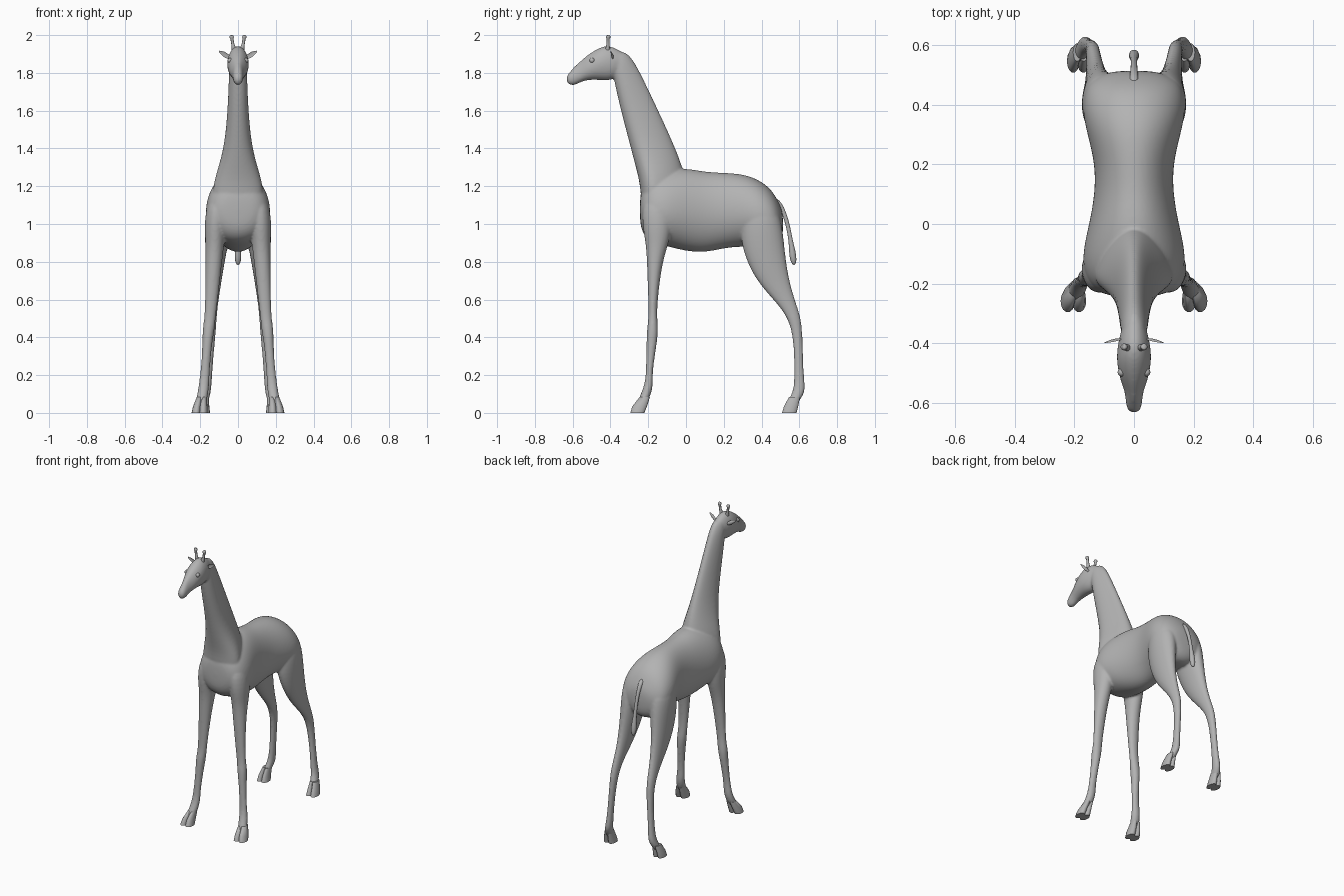
import bpy, bmesh, math
from mathutils import Vector

cube = bpy.data.objects.get("Cube")
if cube:
    bpy.data.objects.remove(cube, do_unlink=True)

hide = bpy.data.materials.new("plain grey hide")
hide.use_nodes = True
grey = (.45, .45, .45, 1)
hide.diffuse_color = grey
hide.node_tree.nodes["Principled BSDF"].inputs["Base Color"].default_value = grey


def loft(bm, axis, rows, side=1, sides=20, taper=0):
    """Skin oval rings. Row: station, low, high, x inner, x outer, optional widest point."""
    rings = []
    for station, low, high, x_in, x_out, *widest in rows:
        mid = widest[0] if widest else (low + high) / 2
        centre, half = (x_in + x_out) / 2, (x_out - x_in) / 2
        ring = []
        for i in range(sides):
            angle = math.tau * i / sides
            c, s = math.cos(angle), math.sin(angle)
            across = mid + s * ((high - mid) if s > 0 else (mid - low))
            x = side * (centre + half * c * (1 - taper * s))
            point = (x, station, across) if axis == "y" else (x, across, station)
            ring.append(bm.verts.new(point))
        rings.append(ring)
    for a, b in zip(rings, rings[1:]):
        for i in range(sides):
            j = (i + 1) % sides
            bm.faces.new((a[i], a[j], b[j], b[i]))
    bm.faces.new(rings[0])
    bm.faces.new(rings[-1])


def tube(bm, points, sides=10):
    """Skin round rings along a path in the yz plane. Point: x, y, z, radius."""
    rings = []
    for k, (x, y, z, radius) in enumerate(points):
        before, after = points[max(k - 1, 0)], points[min(k + 1, len(points) - 1)]
        along = (Vector(after[:3]) - Vector(before[:3])).normalized()
        turn = along.to_track_quat("Z", "Y")
        rings.append([bm.verts.new(Vector((x, y, z)) + turn @ Vector(
            (radius * math.cos(math.tau * i / sides), radius * math.sin(math.tau * i / sides), 0)))
            for i in range(sides)])
    for a, b in zip(rings, rings[1:]):
        for i in range(sides):
            j = (i + 1) % sides
            bm.faces.new((a[i], a[j], b[j], b[i]))
    bm.faces.new(rings[0])
    bm.faces.new(rings[-1])


def finish(bm, name, subdivide=0, fuse=False, angle=60):
    bmesh.ops.recalc_face_normals(bm, faces=bm.faces)
    mesh = bpy.data.meshes.new(name)
    bm.to_mesh(mesh)
    bm.free()
    mesh.materials.append(hide)
    obj = bpy.data.objects.new(name, mesh)
    bpy.context.collection.objects.link(obj)
    if subdivide:
        obj.modifiers.new("round", "SUBSURF").levels = subdivide
    if fuse:
        remesh = obj.modifiers.new("fuse", "REMESH")
        remesh.mode = "VOXEL"
        remesh.voxel_size = .007
        relax = obj.modifiers.new("relax", "SMOOTH")
        relax.factor = .5
        relax.iterations = 6
    bpy.ops.object.select_all(action="DESELECT")
    obj.select_set(True)
    bpy.context.view_layer.objects.active = obj
    for modifier in list(obj.modifiers):
        bpy.ops.object.modifier_apply(modifier=modifier.name)
    bpy.ops.object.shade_smooth_by_angle(angle=math.radians(angle))
    return obj


def symmetric(rows):
    """Rows of station, low, widest, high, half width."""
    return [(s, low, high, -w, w, mid) for s, low, mid, high, w in rows]


torso = symmetric([
    (-.245, 1, 1.08, 1.15, .07), (-.225, .94, 1.07, 1.22, .13),
    (-.18, .9, 1.06, 1.27, .168), (-.1, .88, 1.06, 1.29, .177),
    (0, .853, 1.06, 1.3, .152), (.1, .845, 1.06, 1.278, .133),
    (.2, .87, 1.06, 1.274, .132), (.3, .88, 1.06, 1.268, .158),
    (.38, .87, 1.04, 1.24, .177), (.45, .86, 1.02, 1.19, .168),
    (.49, .88, 1, 1.12, .14), (.515, .93, 1, 1.06, .07)])

neck = symmetric([
    (1.08, -.24, -.16, 0, .13), (1.2, -.24, -.15, .01, .135),
    (1.32, -.272, -.16, -.022, .095), (1.45, -.306, -.2, -.075, .066),
    (1.64, -.356, -.265, -.163, .052), (1.8, -.39, -.32, -.24, .047),
    (1.87, -.4, -.34, -.28, .042), (1.915, -.4, -.36, -.32, .025)])

head = symmetric([
    (-.32, 1.81, 1.86, 1.9, .03), (-.36, 1.775, 1.86, 1.925, .045),
    (-.41, 1.757, 1.86, 1.948, .056), (-.46, 1.762, 1.86, 1.935, .059),
    (-.52, 1.763, 1.83, 1.897, .048), (-.56, 1.75, 1.8, 1.862, .031),
    (-.59, 1.733, 1.785, 1.835, .028), (-.617, 1.735, 1.775, 1.803, .025),
    (-.632, 1.75, 1.77, 1.785, .014)])

front_leg = [
    (1.15, -.23, -.07, .05, .16), (1, -.235, -.07, .06, .18),
    (.9, -.213, -.09, .072, .172), (.8, -.207, -.125, .084, .172),
    (.6, -.2, -.151, .106, .175), (.5, -.198, -.153, .118, .178),
    (.44, -.208, -.146, .124, .189), (.36, -.21, -.155, .138, .188),
    (.22, -.211, -.178, .15, .198), (.15, -.219, -.173, .152, .208),
    (.095, -.242, -.185, .158, .216), (.04, -.265, -.215, .17, .23)]

hind_leg = [
    (1.1, .31, .48, .03, .165), (1, .285, .51, .03, .178),
    (.88, .293, .522, .055, .174), (.755, .34, .537, .078, .168),
    (.66, .405, .558, .093, .162), (.57, .49, .587, .107, .16),
    (.5, .538, .609, .113, .162), (.42, .563, .617, .118, .162),
    (.3, .573, .62, .13, .168), (.18, .573, .625, .138, .177),
    (.12, .568, .634, .142, .188), (.075, .545, .61, .152, .2),
    (.035, .535, .58, .165, .208)]

# Body: torso, neck, head and legs fused into one skin
bm = bmesh.new()
loft(bm, "y", torso)
loft(bm, "z", neck, taper=.25)
loft(bm, "y", head, taper=.12)
for side in (1, -1):
    loft(bm, "z", front_leg, side)
    loft(bm, "z", hind_leg, side)
finish(bm, "body", subdivide=2, fuse=True)

# Cloven hooves: two overlapping toes each
front_hoof = [(.085, -.245, -.19, .165, .218), (.035, -.285, -.205, .162, .238),
              (0, -.296, -.22, .16, .246)]
hind_hoof = [(.085, .545, .605, .155, .204), (.035, .518, .595, .152, .22),
             (0, .507, .586, .148, .225)]
for end, rows in (("front", front_hoof), ("hind", hind_hoof)):
    for label, side in (("left", 1), ("right", -1)):
        bm = bmesh.new()
        for toe in (0, 1):
            split = []
            for z, low, high, x_in, x_out in rows:
                width = (x_out - x_in) * .56
                start = x_out - width if toe else x_in
                split.append((z, low, high, start, start + width))
            loft(bm, "z", split, side, sides=14)
        finish(bm, f"{end}_hoof_{label}")

for label, side in (("left", 1), ("right", -1)):
    # Horn with a knobbed tip
    bm = bmesh.new()
    tube(bm, [(side * .02, -.415, 1.92, .013), (side * .028, -.413, 1.955, .008),
              (side * .032, -.412, 1.98, .008), (side * .033, -.412, 1.988, .012),
              (side * .034, -.412, 1.996, .011), (side * .034, -.412, 2, .006)])
    finish(bm, f"horn_{label}")

    # Leaf-shaped ear, hollowed towards the front
    bm = bmesh.new()
    base, tip = Vector((.035, -.385, 1.875)), Vector((.104, -.4, 1.917))
    rings = []
    for t, width in ((0, .008), (.25, .016), (.5, .02), (.75, .014), (1, .002)):
        spot = base.lerp(tip, t)
        ring = []
        for u, depth in ((-1, -.4), (0, .35), (1, -.4), (0, .75)):
            x, y, z = spot + Vector((-u * width * .4, depth * width, u * width))
            ring.append(bm.verts.new((side * x, y, z)))
        rings.append(ring)
    for a, b in zip(rings, rings[1:]):
        for i in range(4):
            j = (i + 1) % 4
            bm.faces.new((a[i], a[j], b[j], b[i]))
    bm.faces.new(rings[0])
    bm.faces.new(rings[-1])
    finish(bm, f"ear_{label}", subdivide=1)

    # Eye
    bm = bmesh.new()
    bmesh.ops.create_uvsphere(bm, u_segments=16, v_segments=10, radius=.014)
    bmesh.ops.translate(bm, verts=bm.verts, vec=(side * .041, -.497, 1.866))
    finish(bm, f"eye_{label}")

# Tail with a thick tuft
bm = bmesh.new()
tube(bm, [(0, .465, 1.13, .018), (0, .495, 1.105, .015), (0, .52, 1.06, .012),
          (0, .543, .98, .011), (0, .556, .9, .012), (0, .562, .86, .018),
          (0, .567, .82, .019), (0, .571, .795, .014), (0, .573, .783, .005)])
finish(bm, "tail", subdivide=1)
